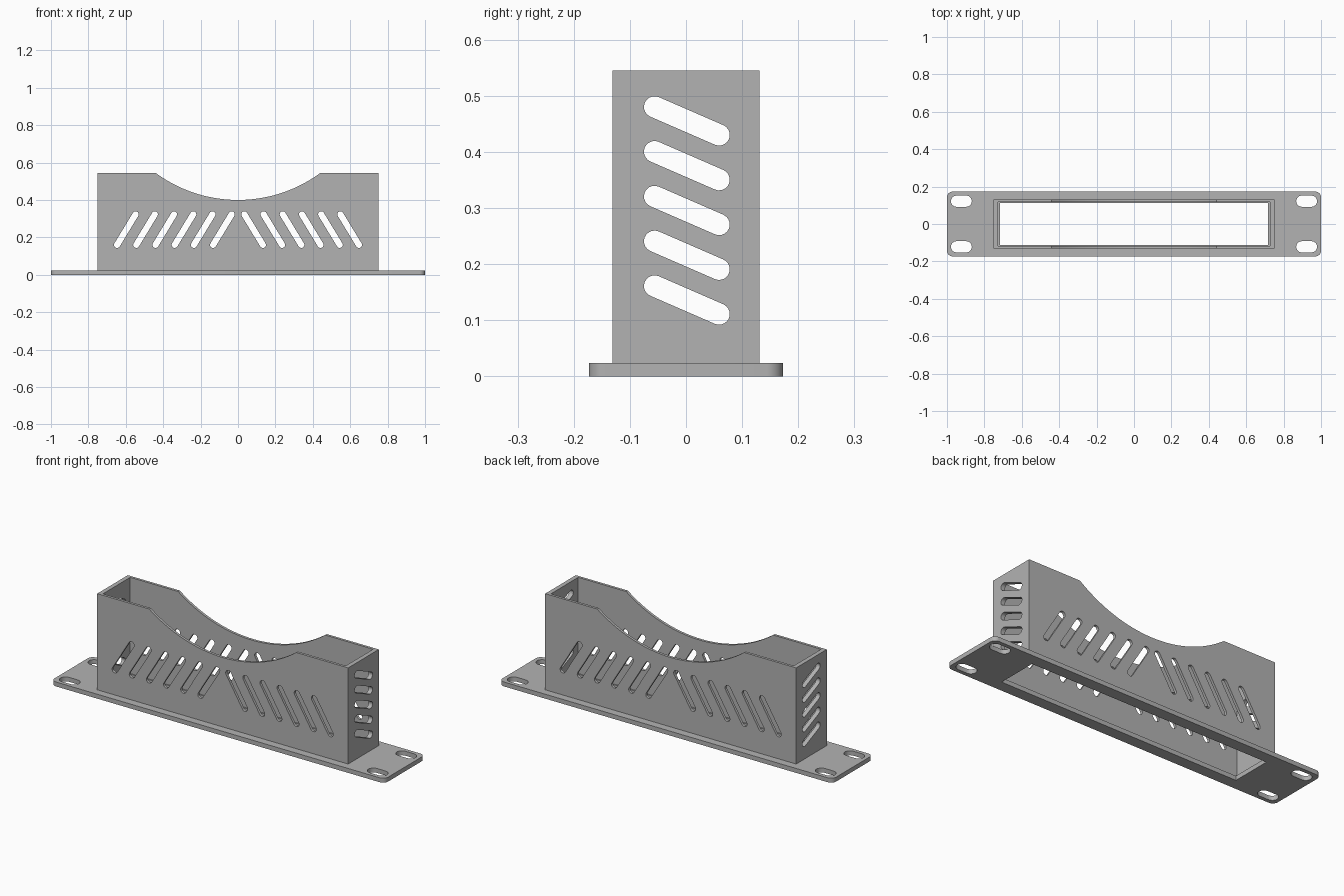
import bpy, bmesh, math
from mathutils import Vector

if "Cube" in bpy.data.objects:
    bpy.data.objects.remove(bpy.data.objects["Cube"])

grey = bpy.data.materials.new("grey")
grey.diffuse_color = (0.45, 0.45, 0.45, 1)
grey.use_nodes = True
grey.node_tree.nodes["Principled BSDF"].inputs["Base Color"].default_value = grey.diffuse_color

BASE_T, TOP = 0.024, 0.545
BOX_X, BOX_Y = 0.752, 0.131          # sleeve half size, outside
IN_X, IN_Y = 0.728, 0.117            # sleeve half size, inside


def prism(bm, points, axis, lo, hi):
    """Extrude a 2D outline along an axis (outline uses the other two axes in order)."""
    def place(p, t):
        co = list(p)
        co.insert(axis, t)
        return bm.verts.new(co)
    a = [place(p, lo) for p in points]
    b = [place(p, hi) for p in points]
    n = len(points)
    faces = [bm.faces.new(a), bm.faces.new(b)]
    for i in range(n):
        faces.append(bm.faces.new((a[i], a[(i + 1) % n], b[(i + 1) % n], b[i])))
    bmesh.ops.recalc_face_normals(bm, faces=faces)


def rect(x, y0, y1):
    return [(-x, y0), (x, y0), (x, y1), (-x, y1)]


def slot(p, q, r, steps=10):
    """Round-ended slot between two end centres."""
    d = Vector(q) - Vector(p)
    ang = math.atan2(d.y, d.x)
    pts = []
    for c, start in ((q, ang - math.pi / 2), (p, ang + math.pi / 2)):
        for i in range(steps + 1):
            t = start + math.pi * i / steps
            pts.append((c[0] + r * math.cos(t), c[1] + r * math.sin(t)))
    return pts


def rounded_rect(x, y, r, steps=8):
    pts = []
    for k, (sx, sy) in enumerate(((1, 1), (-1, 1), (-1, -1), (1, -1))):
        for i in range(steps + 1):
            t = math.pi / 2 * (k + i / steps)
            pts.append((sx * (x - r) + r * math.cos(t), sy * (y - r) + r * math.sin(t)))
    return pts


def make(name, bm):
    me = bpy.data.meshes.new(name)
    bm.to_mesh(me)
    bm.free()
    ob = bpy.data.objects.new(name, me)
    bpy.context.collection.objects.link(ob)
    me.materials.append(grey)
    return ob


def cut(ob, bm):
    """Subtract the cutter shapes and remove the helper."""
    cutter = make("cutter", bm)
    cutter.hide_render = True
    mod = ob.modifiers.new("cut", 'BOOLEAN')
    mod.operation, mod.solver, mod.object = 'DIFFERENCE', 'EXACT', cutter
    bpy.context.view_layer.objects.active = ob
    bpy.ops.object.modifier_apply(modifier=mod.name)
    bpy.data.objects.remove(cutter)


def smooth(ob):
    bpy.ops.object.select_all(action='DESELECT')
    ob.select_set(True)
    bpy.context.view_layer.objects.active = ob
    bpy.ops.object.shade_smooth_by_angle(angle=math.radians(30))


# Base plate with rounded corners, central opening and four mounting slots
bm = bmesh.new()
prism(bm, rounded_rect(1.0, 0.173, 0.03), 2, 0, BASE_T)
plate = make("base_plate", bm)
bm = bmesh.new()
prism(bm, rect(0.717, -0.111, 0.111), 2, -0.1, 0.1)
for sx in (-1, 1):
    for sy in (-1, 1):
        c = sx * 0.923
        prism(bm, slot((c - 0.026, sy * 0.122), (c + 0.026, sy * 0.122), 0.03), 2, -0.1, 0.1)
cut(plate, bm)

# Open sleeve standing on the plate
bm = bmesh.new()
prism(bm, rect(BOX_X, -BOX_Y, BOX_Y), 2, BASE_T, TOP)
sleeve = make("vented_sleeve", bm)
bm = bmesh.new()
prism(bm, rect(IN_X, -IN_Y, IN_Y), 2, -0.1, 1)
cut(sleeve, bm)

# Curved dip in the long walls
R, half, low = 0.742, 0.442, 0.40
a = math.asin(0.5 / R)
arc = []
for i in range(49):
    t = -a + 2 * a * i / 48
    arc.append((R * math.sin(t), low + R - R * math.cos(t)))
bm = bmesh.new()
prism(bm, arc, 1, -0.5, 0.5)
cut(sleeve, bm)

# Slanted vents through the long walls, mirrored about the middle
bm = bmesh.new()
for i in range(6):
    x = 0.034 + 0.1027 * i
    for s in (-1, 1):
        prism(bm, slot((s * x, 0.323), (s * (x + 0.099), 0.16), 0.0165), 1, -0.5, 0.5)
cut(sleeve, bm)

# Slanted vents through the end walls
bm = bmesh.new()
for i in range(5):
    z = 0.161 + 0.0798 * i
    prism(bm, slot((-0.056, z), (0.059, z - 0.05), 0.019), 0, -1.5, 1.5)
cut(sleeve, bm)

for ob in (plate, sleeve):
    smooth(ob)
